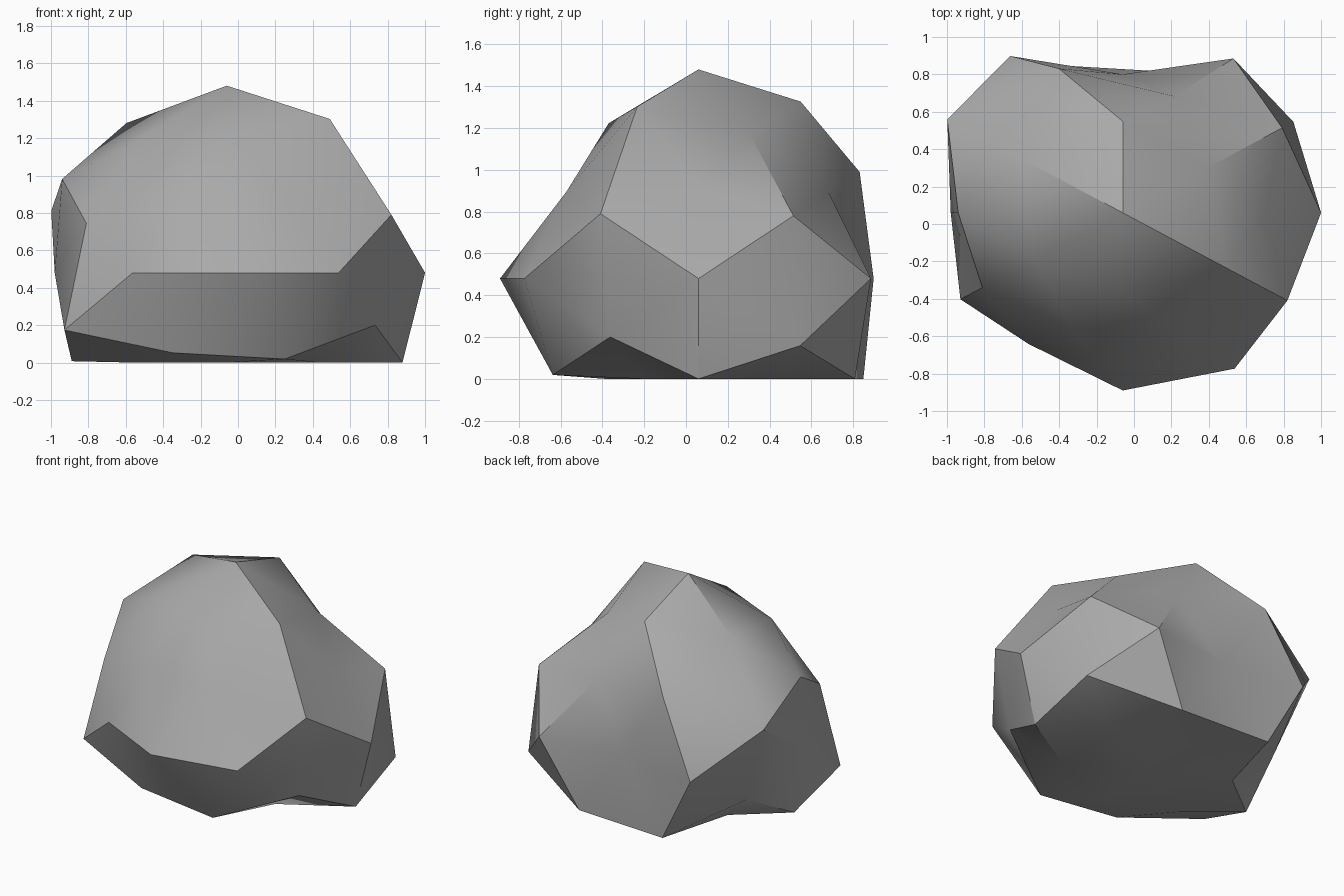
import bpy
import bmesh
import math
from itertools import product
from mathutils import Vector

cube = bpy.data.objects.get("Cube")
if cube:
    bpy.data.objects.remove(cube, do_unlink=True)

# Stone colour
stone = bpy.data.materials.new("stone_grey")
stone.use_nodes = True
grey = (0.4, 0.4, 0.4, 1)
stone.diffuse_color = grey
stone.node_tree.nodes["Principled BSDF"].inputs["Base Color"].default_value = grey

CENTRE = Vector((-0.06, 0.06, 0.48))
STRETCH = Vector((1.16, 1.0, 1.07))
G = (1 + math.sqrt(5)) / 2

# Directions of a once-divided icosahedron, with the bulge of the rock
# in every mirrored octant, positive sides first
BULGES = [
    ((1, 0, 0), [.914, .793]),
    ((0, 1, 0), [.74, .95]),
    ((0, 0, 1), [.935, .6]),
    ((0, 1, G), [.93, .85, .817, .85]),
    ((1, G, 0), [.97, .98, .985, .825]),
    ((G, 0, 1), [.77, .952, .892, .84]),
    ((G, 1, G * G), [.795, .85, .95, .85, .925, .85, .82, .85]),
    ((1, G * G, G), [.77, .925, .78, .862, .953, .975, .76, .80]),
    ((G * G, G, 1), [.908, .972, .938, .845, 1.0, .78, .80, .925]),
]

bm = bmesh.new()
bulge = {}
for direction, sizes in BULGES:
    signs = product(*[(1, -1) if c else (1,) for c in direction])
    for sign, size in zip(signs, sizes):
        d = Vector([c * s for c, s in zip(direction, sign)]).normalized()
        bulge[bm.verts.new(d)] = size

# Skin the even ball, then push it into a rock with a flat base
hull = bmesh.ops.convex_hull(bm, input=bm.verts[:])
for v, size in bulge.items():
    v.co = CENTRE + v.co * STRETCH * size
    v.co.z = max(v.co.z, 0)
bmesh.ops.recalc_face_normals(bm, faces=bm.faces[:])

mesh = bpy.data.meshes.new("rock")
bm.to_mesh(mesh)
bm.free()
mesh.materials.append(stone)
rock = bpy.data.objects.new("rock", mesh)
bpy.context.collection.objects.link(rock)

# Soft facets with crisp ridges
bpy.ops.object.select_all(action='DESELECT')
rock.select_set(True)
bpy.context.view_layer.objects.active = rock
bpy.ops.object.shade_smooth_by_angle(angle=math.radians(30))
